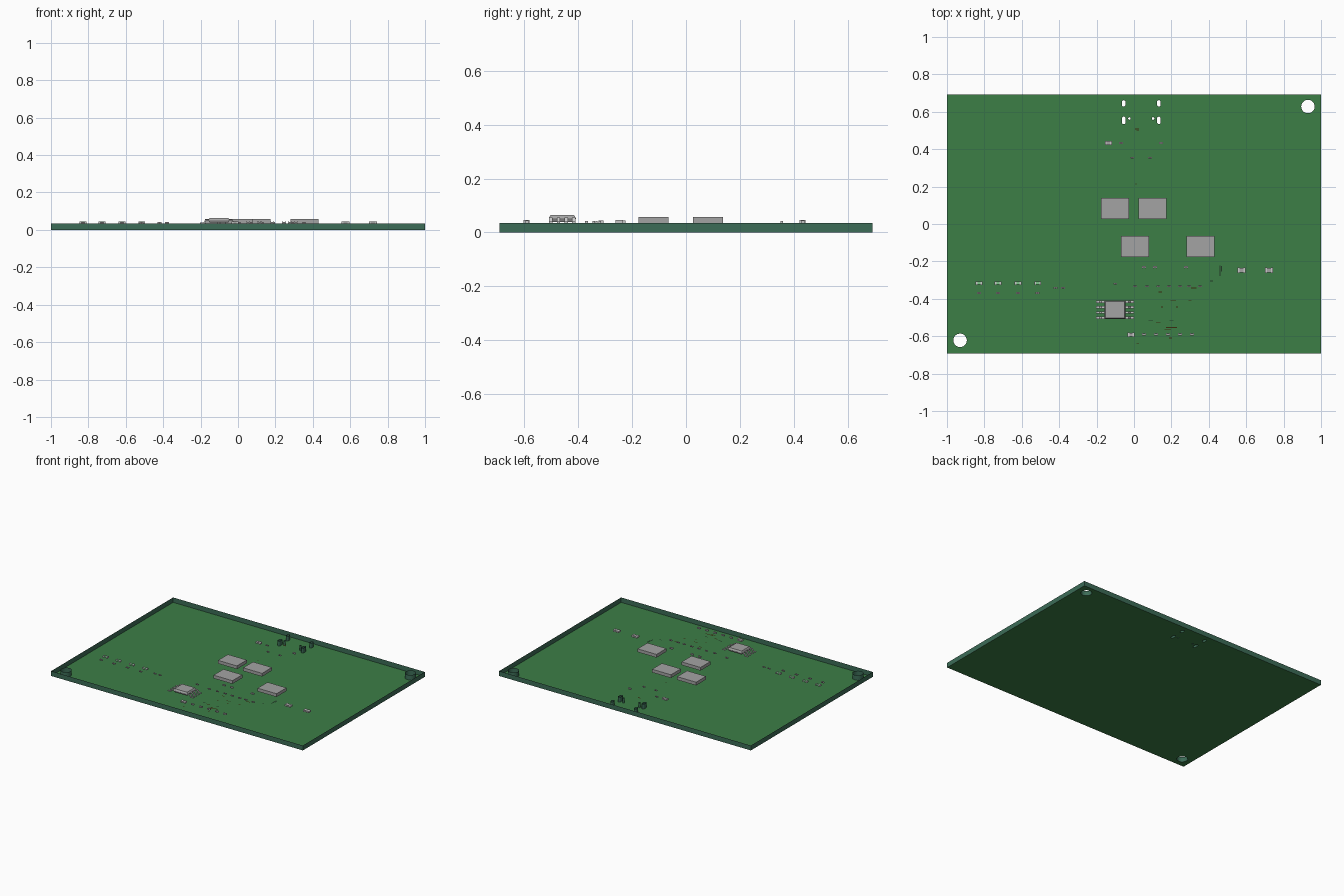
import bpy, bmesh, math
from mathutils import Matrix, Vector

if "Cube" in bpy.data.objects:
    bpy.data.objects.remove(bpy.data.objects["Cube"])

TOP = 0.035  # upper level of the board


def material(name, rgb):
    m = bpy.data.materials.new(name)
    m.diffuse_color = (*rgb, 1)
    m.use_nodes = True
    m.node_tree.nodes["Principled BSDF"].inputs["Base Color"].default_value = m.diffuse_color
    return m


GREEN = material("board_green", (0.045, 0.21, 0.062))
EDGE = material("board_edge_green", (0.045, 0.15, 0.095))
GREY = material("package_grey", (0.37, 0.37, 0.37))
METAL = material("solder_metal", (0.58, 0.58, 0.58))
BROWN = material("passive_body", (0.27, 0.23, 0.24))
LED = material("lamp_green", (0.2, 0.55, 0.25))
COPPER = material("copper_orange", (0.55, 0.33, 0.06))


def finish(name, bm, mats):
    bmesh.ops.recalc_face_normals(bm, faces=bm.faces)
    me = bpy.data.meshes.new(name)
    bm.to_mesh(me)
    bm.free()
    for m in mats:
        me.materials.append(m)
    ob = bpy.data.objects.new(name, me)
    bpy.context.collection.objects.link(ob)
    return ob


def box(bm, x0, x1, y0, y1, z0, z1, mat=0):
    mx = Matrix.Translation(((x0 + x1) / 2, (y0 + y1) / 2, (z0 + z1) / 2)) @ \
        Matrix.Diagonal((x1 - x0, y1 - y0, z1 - z0, 1))
    vs = bmesh.ops.create_cube(bm, size=1, matrix=mx)["verts"]
    for f in {f for v in vs for f in v.link_faces}:
        f.material_index = mat


def prism(bm, pts, direction, mat=0):
    """Extrude a closed outline along a direction."""
    f = bm.faces.new([bm.verts.new(p) for p in pts])
    f.material_index = mat
    r = bmesh.ops.extrude_face_region(bm, geom=[f], use_keep_orig=True)["geom"]
    vs = [g for g in r if isinstance(g, bmesh.types.BMVert)]
    bmesh.ops.translate(bm, verts=vs, vec=Vector(direction))
    for v in vs:
        for g in v.link_faces:
            g.material_index = mat


# Hole cutter: round mounting holes, connector slots and locating holes
def stadium(cx, cy, r, half, n):
    pts = []
    for i in range(n):
        a = 2 * math.pi * (i + 0.5) / n
        shift = half if math.sin(a) > 0 else -half
        pts.append((cx + r * math.cos(a), cy + r * math.sin(a) + shift, -0.05))
    return pts


bm = bmesh.new()
for cx, cy, r, half, n in [
        (0.93, 0.628, 0.036, 0, 32), (-0.93, -0.622, 0.036, 0, 32),
        (-0.055, 0.645, 0.010, 0.007, 16), (0.133, 0.645, 0.010, 0.007, 16),
        (-0.055, 0.554, 0.010, 0.010, 16), (0.133, 0.554, 0.010, 0.010, 16),
        (-0.025, 0.564, 0.007, 0, 12), (0.102, 0.564, 0.007, 0, 12)]:
    prism(bm, stadium(cx, cy, r, half, n), (0, 0, 0.15))
cutter = finish("hole_cutter", bm, [])
cutter.hide_render = True

# Board: floor sheet with edge walls and hole walls, open at the top
bm = bmesh.new()
box(bm, -1, 1, -0.692, 0.692, 0, TOP)
board = finish("board", bm, [GREEN, EDGE])
mod = board.modifiers.new("holes", "BOOLEAN")
mod.operation, mod.solver, mod.object = "DIFFERENCE", "EXACT", cutter
dg = bpy.context.evaluated_depsgraph_get()
cut = bpy.data.meshes.new_from_object(board.evaluated_get(dg))
board.modifiers.clear()
board.data = cut
bpy.data.objects.remove(cutter)
cut.materials.clear()
for m in (GREEN, EDGE):
    cut.materials.append(m)
bm = bmesh.new()
bm.from_mesh(cut)
bmesh.ops.delete(bm, geom=[f for f in bm.faces if f.normal.z > 0.9], context="FACES")
for f in bm.faces:
    f.material_index = 0 if abs(f.normal.z) > 0.5 else 1
bm.to_mesh(cut)
bm.free()

# Four large flat packages
for i, (x, y) in enumerate([(-0.102, 0.082), (0.098, 0.082), (0.005, -0.121), (0.355, -0.121)]):
    bm = bmesh.new()
    box(bm, x - 0.075, x + 0.075, y - 0.056, y + 0.056, TOP, 0.058)
    finish(f"flat_package_{i + 1}", bm, [GREY])

# Eight-pin chip: bevelled body and gull-wing leads
CX, CY = -0.102, -0.459
bm = bmesh.new()
rings = []
for z, inset in [(0.039, 0.006), (0.051, 0), (0.054, 0), (0.064, 0.006)]:
    hx, hy = 0.056 - inset, 0.050 - inset
    rings.append([bm.verts.new((CX + sx * hx, CY + sy * hy, z))
                  for sx, sy in [(-1, -1), (1, -1), (1, 1), (-1, 1)]])
for a, b in zip(rings, rings[1:]):
    for k in range(4):
        bm.faces.new((a[k], a[(k + 1) % 4], b[(k + 1) % 4], b[k]))
bm.faces.new(rings[0])
bm.faces.new(rings[-1])
finish("chip_body", bm, [GREY])

bm = bmesh.new()
lead = [(0.05, 0.055), (0.072, 0.055), (0.082, 0.040), (0.102, 0.040),
        (0.102, 0.035), (0.078, 0.035), (0.068, 0.050), (0.05, 0.050)]
for side in (-1, 1):
    for k in range(4):
        y = CY + (k - 1.5) * 0.0285
        prism(bm, [(CX + side * u, y - 0.006, z) for u, z in lead], (0, 0.012, 0))
finish("chip_leads", bm, [METAL])


# Small two-terminal parts: metal end caps around a body
def passives(name, spots, length, width, height, body):
    bm = bmesh.new()
    cap = length * 0.25
    for x, y in spots:
        for s in (-1, 1):
            e0, e1 = sorted((x + s * length / 2, x + s * (length / 2 - cap)))
            box(bm, e0, e1, y - width / 2, y + width / 2, TOP, TOP + height, 0)
        m = length / 2 - cap
        box(bm, x - m, x + m, y - width * 0.46, y + width * 0.46, TOP, TOP + height * 0.93, 1)
    finish(name, bm, [METAL, body])


lamp_x = (-0.829, -0.727, -0.62, -0.515)
passives("indicator_lamps", [(x, -0.316) for x in lamp_x], 0.036, 0.019, 0.010, LED)
passives("lamp_resistors", [(x, -0.369) for x in lamp_x], 0.022, 0.011, 0.007, BROWN)
passives("large_capacitors", [(0.575, -0.247), (0.722, -0.247)], 0.044, 0.028, 0.011, GREY)
passives("medium_capacitors", [(-0.137, 0.433), (-0.016, -0.592)], 0.037, 0.022, 0.011, GREY)
small = [(x, -0.332) for x in (0.005, 0.07, 0.13, 0.187, 0.246, 0.294, 0.353)]
small += [(-0.42, -0.342), (-0.38, -0.342), (-0.1, -0.32)]
small += [(-0.01, 0.355), (0.085, 0.355), (-0.07, 0.433)]
passives("small_resistors", small, 0.020, 0.009, 0.007, BROWN)
mid = [(x, -0.231) for x in (0.053, 0.112, 0.278)] + [(0.144, 0.433)]
mid += [(x, -0.59) for x in (0.053, 0.118, 0.182, 0.246, 0.31)]
passives("small_capacitors", mid, 0.022, 0.012, 0.009, GREY)


# Thin copper and green trace fragments
def traces(name, spots, mat):
    bm = bmesh.new()
    for x, y, w, d in spots:
        box(bm, x - w / 2, x + w / 2, y - d / 2, y + d / 2, TOP - 0.001, TOP)
    finish(name, bm, [mat])


traces("copper_traces", [
    (0.016, 0.508, 0.02, 0.004), (0.02, 0.498, 0.012, 0.004), (0.01, 0.214, 0.006, 0.006),
    (0.32, -0.342, 0.03, 0.004), (0.14, -0.364, 0.02, 0.004), (0.30, -0.41, 0.015, 0.004),
    (0.23, -0.444, 0.01, 0.005), (0.15, -0.444, 0.01, 0.004), (0.20, -0.553, 0.06, 0.005),
    (0.18, -0.565, 0.035, 0.004), (0.195, -0.61, 0.015, 0.004), (0.02, -0.64, 0.012, 0.004),
    (0.21, -0.408, 0.03, 0.003), (0.13, -0.525, 0.025, 0.004)], COPPER)
traces("green_traces", [
    (0.46, -0.25, 0.006, 0.055), (0.468, -0.24, 0.004, 0.03), (0.415, -0.305, 0.015, 0.004),
    (0.09, -0.515, 0.025, 0.004), (0.20, -0.515, 0.02, 0.004)], LED)
